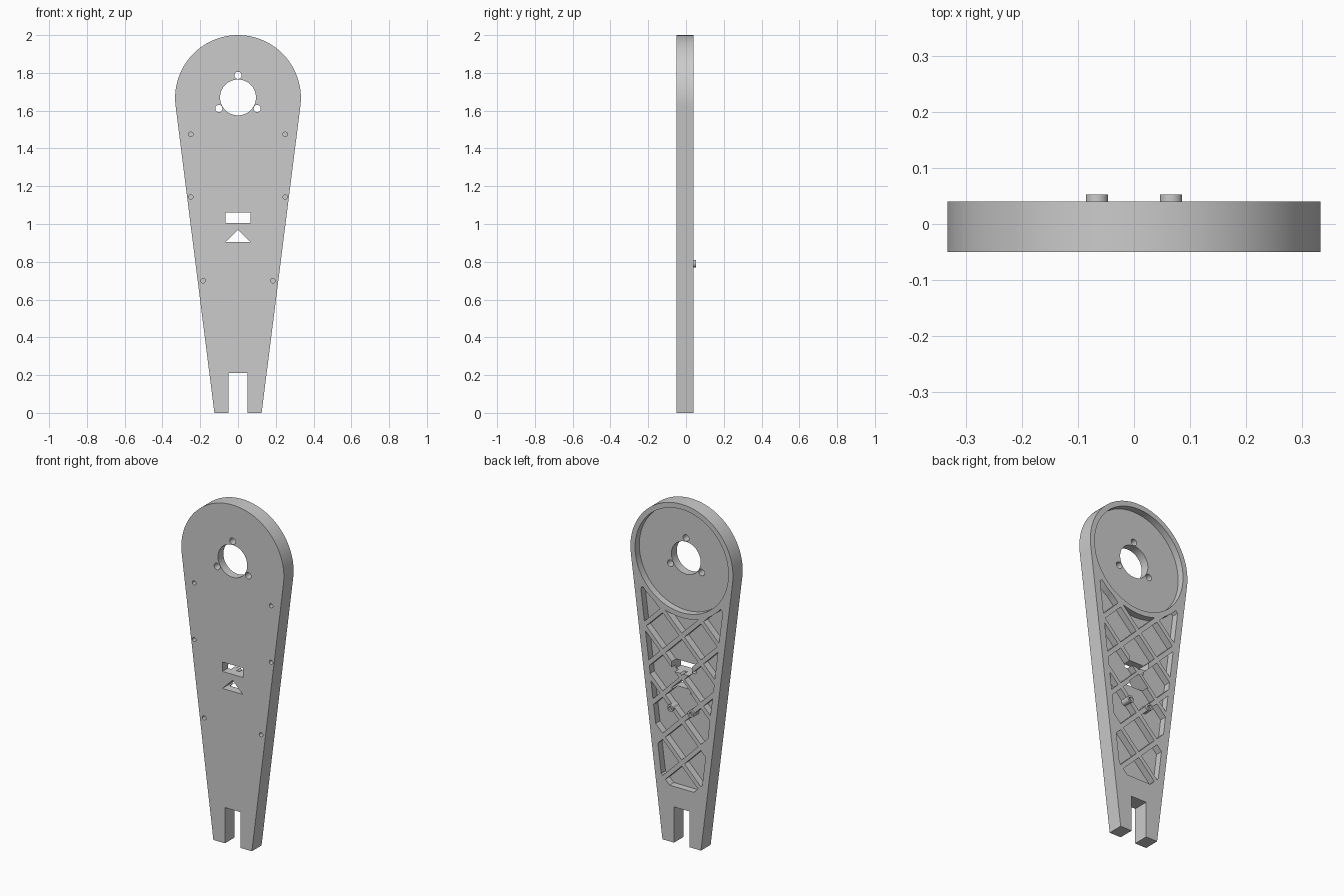
import bpy, bmesh, math
from mathutils import Vector

cube = bpy.data.objects.get("Cube")
if cube:
    bpy.data.objects.remove(cube, do_unlink=True)

grey = bpy.data.materials.new("plain grey")
grey.use_nodes = True
grey.diffuse_color = (0.6, 0.6, 0.6, 1)
grey.node_tree.nodes["Principled BSDF"].inputs["Base Color"].default_value = (0.6, 0.6, 0.6, 1)

FRONT, BACK, FLOOR = -0.05, 0.04, 0.0
HEAD_Z, HEAD_R, FOOT = 1.667, 0.333, 0.125
TILT = -0.1255      # angle where the straight sides meet the round head


def prisms(name, outlines, y0, y1):
    """Extrude (x, z) outlines from y0 to y1 into one object."""
    bm = bmesh.new()
    for outline in outlines:
        face = bm.faces.new([bm.verts.new((x, y0, z)) for x, z in outline])
        new = bmesh.ops.extrude_face_region(bm, geom=[face])["geom"]
        verts = [v for v in new if isinstance(v, bmesh.types.BMVert)]
        bmesh.ops.translate(bm, verts=verts, vec=(0, y1 - y0, 0))
    bmesh.ops.recalc_face_normals(bm, faces=bm.faces)
    mesh = bpy.data.meshes.new(name)
    bm.to_mesh(mesh)
    bm.free()
    mesh.materials.append(grey)
    obj = bpy.data.objects.new(name, mesh)
    bpy.context.collection.objects.link(obj)
    return obj


def circle(x, z, r, n=32):
    return [(x + r * math.cos(2 * math.pi * i / n), z + r * math.sin(2 * math.pi * i / n))
            for i in range(n)]


def cut(target, cutter):
    """Subtract the cutter, then discard it."""
    mod = target.modifiers.new("cut", "BOOLEAN")
    mod.operation, mod.solver, mod.object = "DIFFERENCE", "EXACT", cutter
    bpy.context.view_layer.objects.active = target
    bpy.ops.object.modifier_apply(modifier=mod.name)
    bpy.data.objects.remove(cutter, do_unlink=True)


def clip(poly, point, normal):
    """Keep the part of a polygon on the inner side of a line."""
    result = []
    for a, b in zip(poly, poly[1:] + poly[:1]):
        da, db = (a - point).dot(normal), (b - point).dot(normal)
        if da <= 0:
            result.append(a)
        if da * db < 0:
            result.append(a.lerp(b, da / (da - db)))
    return result


def area(poly):
    return abs(sum(a.x * b.y - b.x * a.y for a, b in zip(poly, poly[1:] + poly[:1]))) / 2


# Tapered arm with a round head
steps = 72
arc = [TILT + (math.pi - 2 * TILT) * i / steps for i in range(steps + 1)]
outline = [(-FOOT, 0), (FOOT, 0)]
outline += [(HEAD_R * math.cos(t), HEAD_Z + HEAD_R * math.sin(t)) for t in arc]
arm = prisms("arm_plate", [outline], FRONT, BACK)

# Diagonal lattice of pockets, trimmed to the tapered border and the head
half, pitch, margin = 0.106, 0.124, 0.04
pockets = []
for row in range(10):
    for col in range(-3, 4):
        if (row + col) % 2:
            continue
        cx, cz = col * pitch, 0.357 + row * pitch
        cell = [Vector((cx + half, cz)), Vector((cx, cz + half)),
                Vector((cx - half, cz)), Vector((cx, cz - half))]
        for s in (1, -1):
            normal = Vector((s * math.cos(TILT), math.sin(TILT)))
            cell = clip(cell, Vector((s * FOOT, 0)) - normal * margin, normal)
        cell = clip(cell, Vector((0, 0.33)), Vector((0, -1)))
        cell = clip(cell, Vector((0, 1.5)), Vector((0, 1)))
        if len(cell) > 2 and area(cell) > 0.0006:
            pockets.append([tuple(p) for p in cell])
lattice = prisms("lattice_cutter", pockets, FLOOR, BACK + 0.05)
cut(lattice, prisms("head_trim", [circle(0, HEAD_Z, HEAD_R, 96)], -0.1, 0.2))
cut(arm, lattice)

# Round recess in the back of the head
cut(arm, prisms("recess_cutter", [circle(0, HEAD_Z, 0.303, 96)], FLOOR, BACK + 0.05))

# Through holes: hub, bolt holes, slot, triangle and foot notch
through = [circle(0, 1.67, 0.095, 64)]
for k in range(3):
    t = math.pi / 2 + k * math.tau / 3
    through.append(circle(0.117 * math.cos(t), 1.67 + 0.117 * math.sin(t), 0.019, 24))
through.append([(-0.066, 1.005), (0.066, 1.005), (0.066, 1.06), (-0.066, 1.06)])
through.append([(-0.066, 0.905), (0.066, 0.905), (0, 0.97)])
through.append([(-0.05, -0.1), (0.05, -0.1), (0.05, 0.21), (-0.05, 0.21)])
cut(arm, prisms("through_cutter", through, -0.2, 0.2))

# Small blind screw pits in the front
pits = [circle(s * x, z, 0.012, 16) for s in (1, -1)
        for x, z in ((0.25, 1.475), (0.25, 1.143), (0.185, 0.7))]
cut(arm, prisms("pit_cutter", pits, -0.1, FRONT + 0.035))

# Two hollow pegs on the back
parts = [arm]
for side, x in (("left", 0.066), ("right", -0.066)):
    peg = prisms(side + "_peg", [circle(x, 0.79, 0.02, 24)], FLOOR - 0.005, 0.053)
    cut(peg, prisms("peg_bore", [circle(x, 0.79, 0.01, 16)], 0.01, 0.1))
    parts.append(peg)

for obj in parts:
    bpy.ops.object.select_all(action="DESELECT")
    obj.select_set(True)
    bpy.context.view_layer.objects.active = obj
    bpy.ops.object.shade_smooth_by_angle(angle=math.radians(30))
